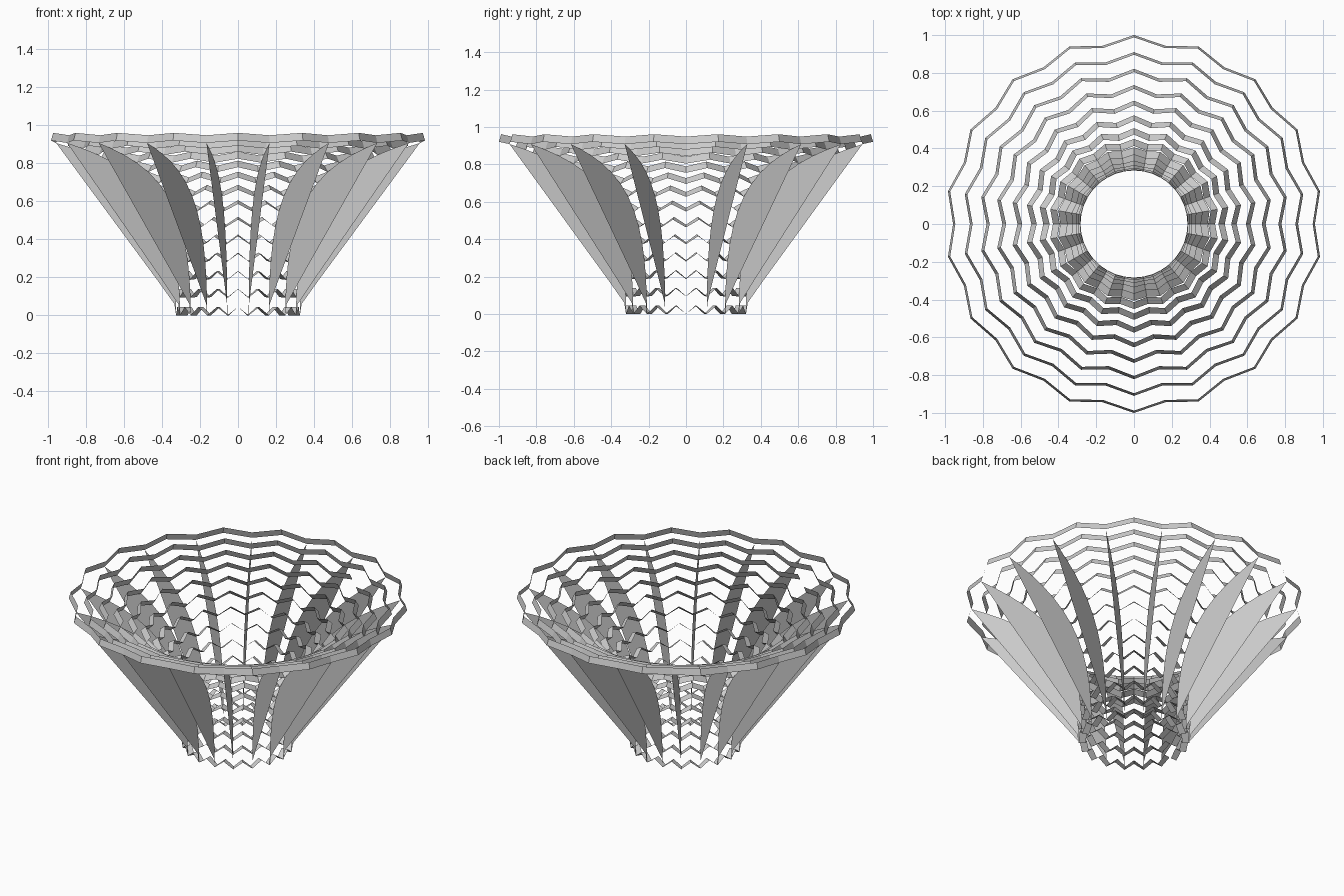
import bpy, math
from mathutils import Vector

if "Cube" in bpy.data.objects:
    bpy.data.objects.remove(bpy.data.objects["Cube"])

SIDES = 18          # fins, and folds in each ring
RINGS = 14
WIDTH = 0.042       # slat width
FOLD = 0.044        # how far each fold rises along the curve

# Bowl profile (radius, height)
P = [Vector(p) for p in ((.325, 0), (.325, .56), (.50, .77), (.958, .908))]


def bez(t):
    s = 1 - t
    return P[0]*s**3 + P[1]*3*s*s*t + P[2]*3*s*t*t + P[3]*t**3


def tangent(t):
    s = 1 - t
    return ((P[1]-P[0])*s*s + (P[2]-P[1])*2*s*t + (P[3]-P[2])*t*t).normalized()


def even_params(n):
    """Curve parameters at equal arc lengths."""
    ts = [i/1000 for i in range(1001)]
    acc = [0.0]
    for a, b in zip(ts, ts[1:]):
        acc.append(acc[-1] + (bez(b)-bez(a)).length)
    return [min(ts, key=lambda t: abs(acc[round(t*1000)] - acc[-1]*k/(n-1)))
            for k in range(n)]


def polar(p, ang):
    return (p.x*math.sin(ang), p.x*math.cos(ang), p.y)


def make(name, verts, faces):
    me = bpy.data.meshes.new(name)
    me.from_pydata(verts, [], faces)
    me.update()
    ob = bpy.data.objects.new(name, me)
    bpy.context.collection.objects.link(ob)
    return ob


params = even_params(RINGS)

# Zigzag slat rings: peaks midway between fins, valleys on the fins
for k, t in enumerate(params):
    c, d = bez(t), tangent(t)
    inward = Vector((-d.y, d.x))
    verts, n = [], SIDES*2
    for i in range(n):
        base = c + d*(FOLD if i % 2 == 0 else 0)
        ang = i*math.pi/SIDES
        verts += [polar(base, ang), polar(base + inward*WIDTH, ang)]
    faces = [(2*i, 2*i+1, (2*i+3) % (2*n), (2*i+2) % (2*n)) for i in range(n)]
    make(f"slat_ring_{k+1}", verts, faces)

# Flat radial fins: curved inner edge, straight outer edge
for i in range(SIDES):
    ang = (2*i+1)*math.pi/SIDES
    inner = [bez(t) for t in params]
    outer = [Vector((.325 + (.958-.325)*f, .05 + (.908-.05)*f))
             for f in (k/(RINGS-1) for k in range(RINGS))]
    outer[0] = Vector((.326, 0.0))
    outer[1] = Vector((.335, .06))
    verts = [polar(p, ang) for p in inner + outer]
    faces = [(k, k+1, RINGS+k+1, RINGS+k) for k in range(RINGS-2)]
    faces.append((RINGS-2, RINGS-1, 2*RINGS-2))
    make(f"fin_{i+1}", verts, faces)
